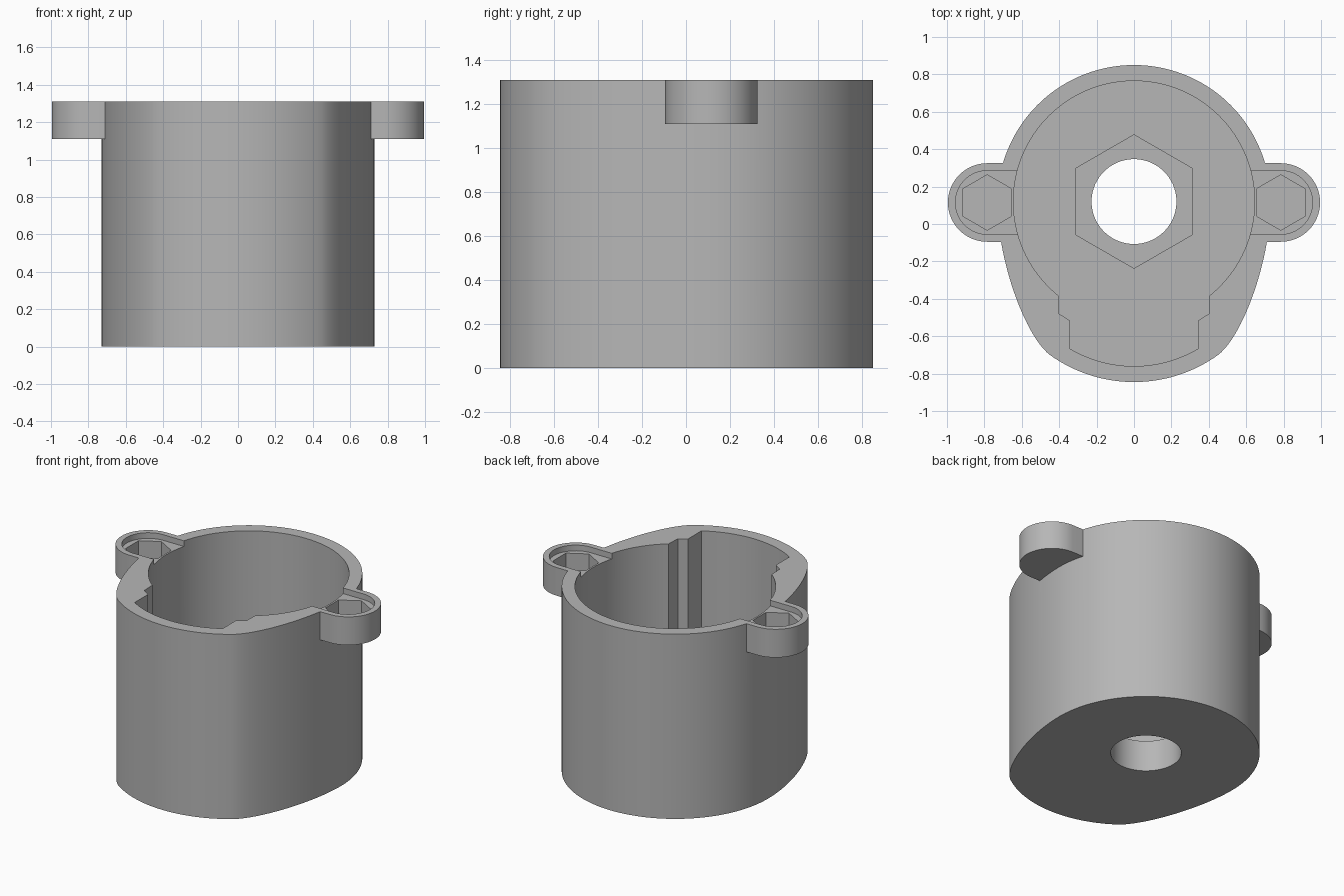
import bpy
import bmesh
import math
from mathutils import Vector
from mathutils.geometry import interpolate_bezier

if "Cube" in bpy.data.objects:
    bpy.data.objects.remove(bpy.data.objects["Cube"])

HEIGHT = 1.31
CY = 0.12          # centre line of the bore
EAR_X = 0.785
EAR_Y = 0.115

grey = bpy.data.materials.new("plain grey")
grey.use_nodes = True
colour = (0.47, 0.47, 0.47, 1)
grey.diffuse_color = colour
grey.node_tree.nodes["Principled BSDF"].inputs["Base Color"].default_value = colour


def arc(cx, cy, r, start, end, steps):
    """Points along an arc, angles in degrees."""
    angles = [math.radians(start + (end - start) * i / steps) for i in range(steps + 1)]
    return [(cx + r * math.cos(a), cy + r * math.sin(a)) for a in angles]


def mirrored(half):
    """Close a right-hand half outline that starts and ends on x = 0."""
    return half + [(-x, y) for x, y in half[-2:0:-1]]


def prism(name, outline, z0, z1):
    bm = bmesh.new()
    base = bm.faces.new([bm.verts.new((x, y, z0)) for x, y in outline])
    top = bmesh.ops.extrude_face_region(bm, geom=[base])["geom"]
    moved = [v for v in top if isinstance(v, bmesh.types.BMVert)]
    bmesh.ops.translate(bm, verts=moved, vec=(0, 0, z1 - z0))
    bmesh.ops.recalc_face_normals(bm, faces=bm.faces)
    mesh = bpy.data.meshes.new(name)
    bm.to_mesh(mesh)
    bm.free()
    mesh.materials.append(grey)
    obj = bpy.data.objects.new(name, mesh)
    bpy.context.collection.objects.link(obj)
    return obj


def combine(target, tool, operation):
    """Apply a boolean and discard the tool."""
    mod = target.modifiers.new(tool.name, "BOOLEAN")
    mod.object = tool
    mod.operation = operation
    mod.solver = "EXACT"
    bpy.context.view_layer.objects.active = target
    bpy.ops.object.modifier_apply(modifier=mod.name)
    bpy.data.objects.remove(tool)


def hexagon(cx, cy, r):
    return arc(cx, cy, r, 30, 330, 5)


def ear_outline(side, r, inner_x):
    """Rounded tab reaching from inner_x out to the ear centre."""
    pts = [(inner_x, EAR_Y - r)] + arc(EAR_X, EAR_Y, r, -90, 90, 32) + [(inner_x, EAR_Y + r)]
    return [(side * x, y) for x, y in pts]


# Outer shell: round back, tapering sides, shallow curved front
flank = interpolate_bezier(Vector((0.73, CY)), Vector((0.73, -0.2)),
                           Vector((0.58, -0.6)), Vector((0.45, -0.7)), 24)
outer = arc(0, CY, 0.73, 90, 0, 40)
outer += [(p.x, p.y) for p in flank[1:]]
outer += arc(0, -0.075, 0.77, -54.2, -90, 16)[1:]
housing = prism("housing", mirrored(outer), 0, HEIGHT)

# Side ears
for side in (-1, 1):
    combine(housing, prism("ear", ear_outline(side, 0.21, 0.665), 1.11, HEIGHT), "UNION")

# Bore with a stepped channel at the front
bore = arc(0, CY, 0.645, 90, -51.2, 60)
bore += [(0.4, -0.48), (0.345, -0.515)]
bore += arc(0, -0.086, 0.674, -59.2, -90, 16)
combine(housing, prism("bore", mirrored(bore), 0.35, 1.5), "DIFFERENCE")

# Hexagonal seat and through hole in the floor
combine(housing, prism("floor_seat", hexagon(0, CY, 0.357), 0.22, 0.5), "DIFFERENCE")
combine(housing, prism("floor_hole", arc(0, CY, 0.227, 0, 354, 59), -0.2, 0.6), "DIFFERENCE")

# Ear recesses opening into the bore, each with a hexagonal pocket
for side in (-1, 1):
    combine(housing, prism("ear_recess", ear_outline(side, 0.17, 0.55), 1.27, 1.5), "DIFFERENCE")
    combine(housing, prism("ear_pocket", hexagon(side * EAR_X, EAR_Y, 0.148), 1.15, 1.5), "DIFFERENCE")

# Smooth walls, crisp rims
bpy.ops.object.select_all(action="DESELECT")
housing.select_set(True)
bpy.context.view_layer.objects.active = housing
bpy.ops.object.shade_smooth_by_angle(angle=math.radians(25))
